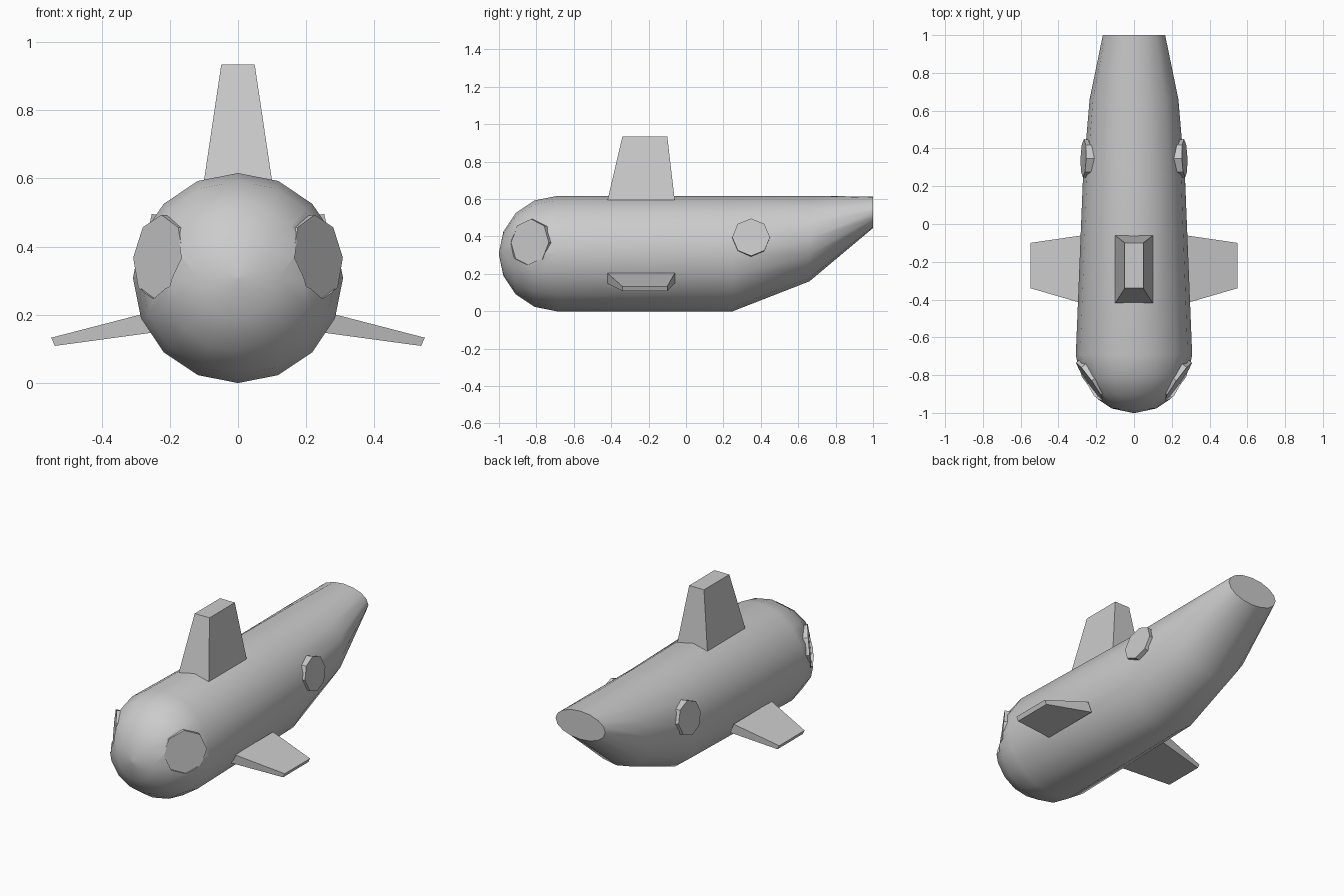
import bpy, bmesh
from math import sin, cos, pi, radians
from mathutils import Matrix, Vector

if "Cube" in bpy.data.objects:
    bpy.data.objects.remove(bpy.data.objects["Cube"])


def make(name, bm, mirror=False):
    bmesh.ops.recalc_face_normals(bm, faces=bm.faces)
    mesh = bpy.data.meshes.new(name)
    bm.to_mesh(mesh)
    bm.free()
    ob = bpy.data.objects.new(name, mesh)
    bpy.context.collection.objects.link(ob)
    if mirror:
        ob.modifiers.new("Mirror", 'MIRROR').use_mirror_merge = False
    return ob


def loft(bm, loops):
    # Skin a stack of equal-length point loops and cap both ends
    rings = [[bm.verts.new(p) for p in loop] for loop in loops]
    n = len(rings[0])
    for a, b in zip(rings, rings[1:]):
        for i in range(n):
            j = (i + 1) % n
            bm.faces.new((a[i], a[j], b[j], b[i]))
    bm.faces.new(rings[0])
    bm.faces.new(rings[-1])


def disc(bm, centre, normal, radius, low, high):
    # Eight-sided disc spanning low..high along its normal
    z = Vector(normal).normalized()
    y = (Vector((0, 0, 1)) - z * z.z).normalized()
    rot = Matrix((y.cross(z), y, z)).transposed().to_4x4()
    mat = Matrix.Translation(Vector(centre) + z * (low + high) / 2) @ rot
    bmesh.ops.create_cone(bm, cap_ends=True, segments=8, radius1=radius,
                          radius2=radius, depth=high - low, matrix=mat)


# Hull: round nose, long barrel, tail rising to a flat oval end
R, NOSE_Y = 0.308, -0.692
stations = []                       # y, half width, bottom z, top z
for k in (0.06, 1, 2, 3, 4):
    a = k * pi / 8
    r = R * sin(a)
    stations.append((NOSE_Y - R * cos(a), r, R - r, R + r))
stations += [(0.25, 0.27, 0, 0.616), (0.66, 0.235, 0.16, 0.616), (1.0, 0.165, 0.445, 0.614)]
bm = bmesh.new()
loft(bm, [[(w * sin(i * pi / 8), y, (lo + hi) / 2 + (hi - lo) / 2 * cos(i * pi / 8))
           for i in range(16)] for y, w, lo, hi in stations])
hull = make("hull", bm)

# Flat seats cut into the nose for the front portholes
FRONT = ((0.234, -0.836, 0.368), (0.81, -0.58, 0.09))
bm = bmesh.new()
disc(bm, *FRONT, 0.122, -0.006, 0.2)
cutter = make("seat_cutter", bm, mirror=True)
cutter.hide_render = True
cut = hull.modifiers.new("Seats", 'BOOLEAN')
cut.operation = 'DIFFERENCE'
cut.solver = 'EXACT'
cut.object = cutter
bpy.ops.object.select_all(action='DESELECT')
bpy.context.view_layer.objects.active = hull
hull.select_set(True)
bpy.ops.object.modifier_apply(modifier=cut.name)
bpy.data.objects.remove(cutter)
bpy.ops.object.shade_smooth_by_angle(angle=radians(35))

# Portholes, mirrored left and right
bm = bmesh.new()
disc(bm, *FRONT, 0.126, -0.05, 0)
make("front_portholes", bm, mirror=True)
bm = bmesh.new()
disc(bm, (0.268, 0.348, 0.396), (0.985, 0.03, 0.15), 0.101, -0.06, 0)
make("rear_portholes", bm, mirror=True)

# Fins share one tapering outline: root and tip extents along y
ROOT, TIP = (-0.42, -0.06), (-0.34, -0.10)


def fin(name, root, tip, mirror=False):
    # root and tip are pairs of (x, z) giving the thickness
    bm = bmesh.new()
    loft(bm, [[(p[0], ys[0], p[1]), (q[0], ys[0], q[1]),
               (q[0], ys[1], q[1]), (p[0], ys[1], p[1])]
              for ys, (p, q) in ((ROOT, root), (TIP, tip))])
    return make(name, bm, mirror)


fin("sail", ((-0.10, 0.592), (0.10, 0.592)), ((-0.049, 0.934), (0.049, 0.934)))
fin("side_planes", ((0.274, 0.204), (0.250, 0.148)), ((0.548, 0.133), (0.537, 0.109)), mirror=True)
